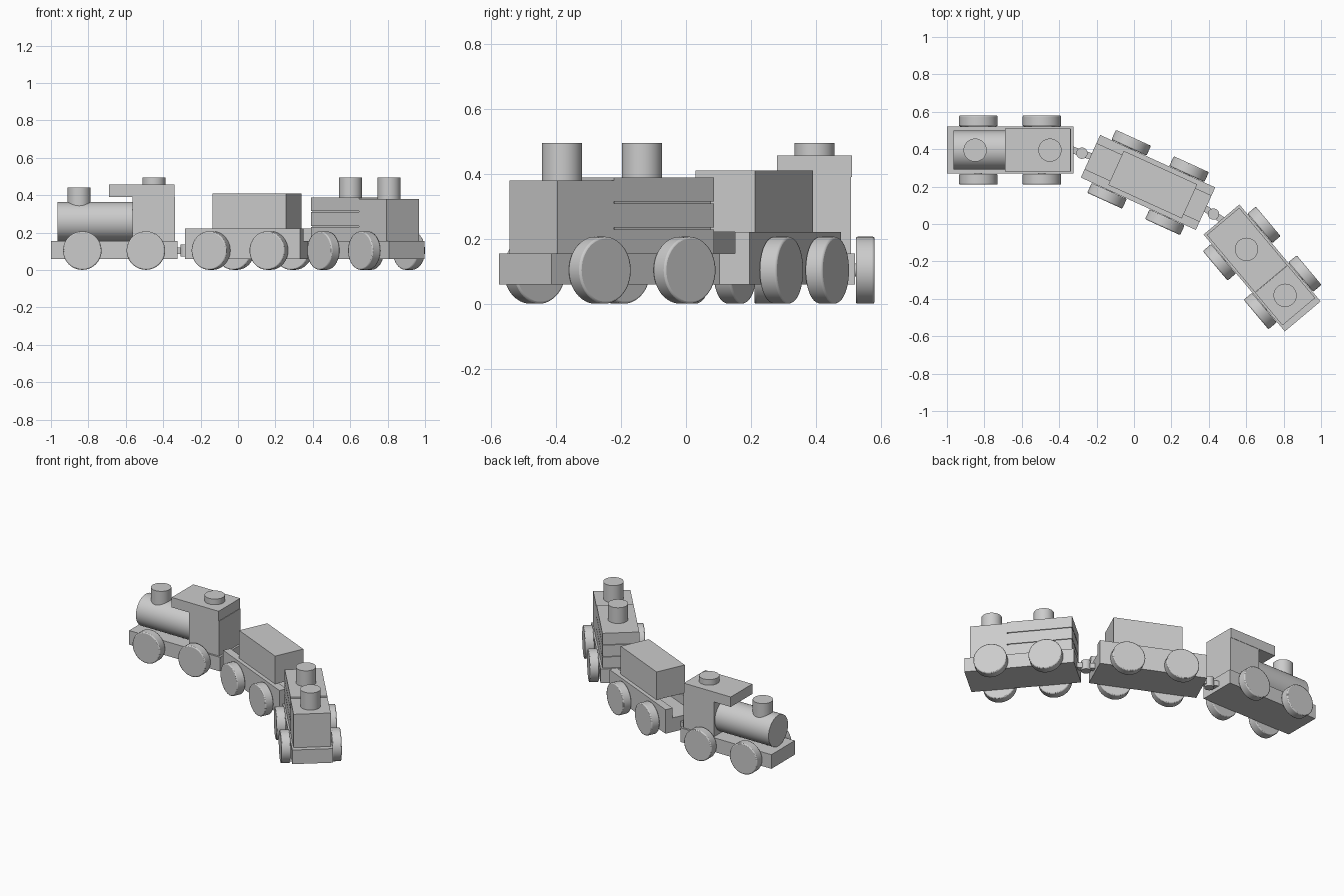
import bpy
from math import radians, pi
from mathutils import Matrix, Vector

if "Cube" in bpy.data.objects:
    bpy.data.objects.remove(bpy.data.objects["Cube"])


def place(obj, frame, name):
    obj.name = name
    obj.matrix_world = frame @ obj.matrix_world
    return obj


def box(name, frame, x, y, z):
    """Box from (min, max) ranges in the car's own frame."""
    bpy.ops.mesh.primitive_cube_add(size=1)
    o = bpy.context.object
    size = [r[1] - r[0] for r in (x, y, z)]
    mid = [(r[0] + r[1]) / 2 for r in (x, y, z)]
    o.data.transform(Matrix.Diagonal((*size, 1)))
    o.matrix_world = Matrix.Translation(mid)
    return place(o, frame, name)


def cyl(name, frame, centre, r, depth, axis='Z', bevel=0.0):
    bpy.ops.mesh.primitive_cylinder_add(vertices=48, radius=r, depth=depth)
    o = bpy.context.object
    rot = {'Z': Matrix(), 'Y': Matrix.Rotation(pi / 2, 4, 'X'),
           'X': Matrix.Rotation(pi / 2, 4, 'Y')}[axis]
    o.data.transform(rot)
    o.matrix_world = Matrix.Translation(centre)
    bpy.ops.object.shade_smooth_by_angle(angle=radians(35))
    if bevel:
        m = o.modifiers.new("soft_edge", 'BEVEL')
        m.width, m.segments = bevel, 2
    return place(o, frame, name)


def chassis(label, x, y, degrees):
    """Flat bed with four wheels; returns the car's frame."""
    f = Matrix.Translation((x, y, 0)) @ Matrix.Rotation(radians(degrees), 4, 'Z')
    box(label + "_bed", f, (-0.338, 0.338), (-0.125, 0.125), (0.06, 0.155))
    for wx in (-0.17, 0.17):
        cyl(label + "_axle", f, (wx, 0, 0.104), 0.02, 0.28, 'Y')
        for side in (-1, 1):
            cyl(label + "_wheel", f, (wx, side * 0.156, 0.104), 0.103, 0.058, 'Y', 0.006)
    return f


def coupling(label, frame_a, frame_b):
    """Two stems meeting at an upright pin."""
    a = frame_a @ Vector((0.338, 0, 0))
    b = frame_b @ Vector((-0.338, 0, 0))
    mid = (a + b) / 2
    for end in (a, b):
        d = mid - end
        f = Matrix.Translation(end) @ Matrix.Rotation(Vector((1, 0)).angle_signed(d.xy) * -1, 4, 'Z')
        box(label + "_stem", f, (-0.01, d.length), (-0.018, 0.018), (0.085, 0.12))
    cyl(label + "_pin", Matrix.Translation(mid), (0, 0, 0.104), 0.03, 0.066)


# Locomotive
loco = chassis("engine", -0.6625, 0.395, 0)
cyl("boiler", loco, (-0.1, 0, 0.26), 0.104, 0.404, 'X')
box("engine_cab", loco, (0.098, 0.325), (-0.113, 0.113), (0.155, 0.39))
box("cab_roof", loco, (-0.028, 0.322), (-0.115, 0.115), (0.39, 0.457))
cyl("roof_stud", loco, (0.213, 0, 0.47), 0.062, 0.05)
cyl("chimney", loco, (-0.187, 0, 0.39), 0.062, 0.1)

# Middle wagon: side rails carrying a load block
wagon = chassis("wagon", 0.075, 0.222, -24.5)
for s in (-1, 1):
    box("wagon_rail", wagon, (-0.338, 0.338), sorted((s * 0.075, s * 0.125)), (0.155, 0.222))
box("wagon_load", wagon, (-0.188, 0.244), (-0.1, 0.1), (0.222, 0.41))

# Rear wagon: stacked boards and a cabin, a peg on each
rear = chassis("rear", 0.685, -0.235, -50)
for i in range(3):
    z = 0.155 + i * 0.08
    box("stacked_board", rear, (-0.325, 0.076), (-0.113, 0.113), (z, z + 0.074))
box("board_core", rear, (-0.318, 0.07), (-0.107, 0.107), (0.156, 0.38))
box("rear_cabin", rear, (0.077, 0.305), (-0.114, 0.114), (0.155, 0.38))
cyl("cabin_peg", rear, (0.191, 0, 0.436), 0.062, 0.118)
cyl("board_peg", rear, (-0.13, 0, 0.44), 0.062, 0.11)

# Couplings
coupling("front_coupling", loco, wagon)
coupling("rear_coupling", wagon, rear)
